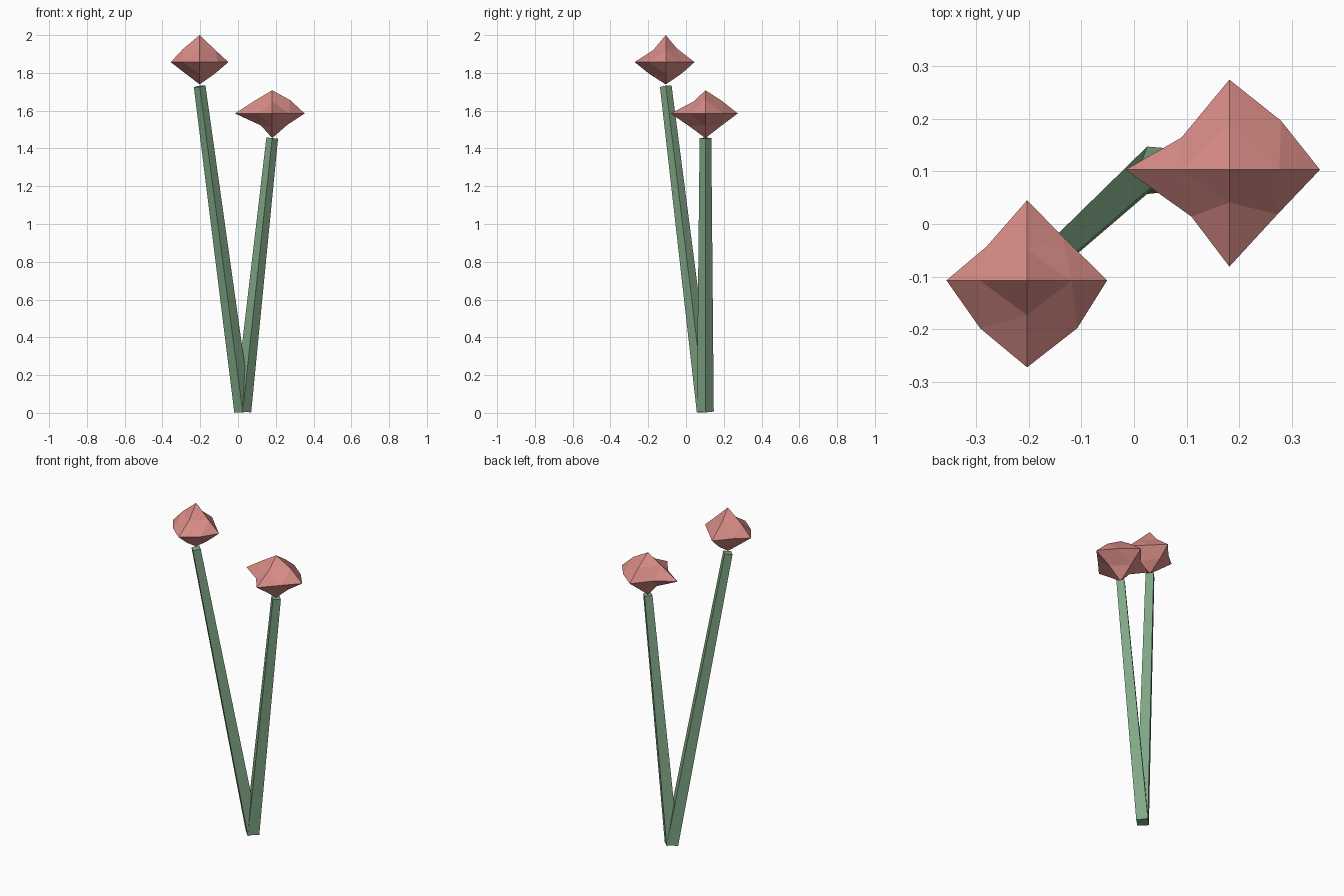
import bpy, bmesh
from mathutils import Vector, Matrix

if "Cube" in bpy.data.objects:
    bpy.data.objects.remove(bpy.data.objects["Cube"])


def material(name, color):
    m = bpy.data.materials.new(name)
    m.diffuse_color = (*color, 1)
    m.use_nodes = True
    m.node_tree.nodes["Principled BSDF"].inputs["Base Color"].default_value = m.diffuse_color
    return m


def finish(bm, name, mat):
    bmesh.ops.recalc_face_normals(bm, faces=bm.faces)
    mesh = bpy.data.meshes.new(name)
    bm.to_mesh(mesh)
    bm.free()
    mesh.materials.append(mat)
    bpy.context.collection.objects.link(bpy.data.objects.new(name, mesh))


def stem(name, base, top, mat):
    # Four-sided tapered rod, leaning from base to top
    a, b = Vector(base), Vector(top)
    d = b - a
    rot = Vector((0, 0, 1)).rotation_difference(d).to_matrix().to_4x4()
    bm = bmesh.new()
    bmesh.ops.create_cone(bm, cap_ends=True, segments=4, radius1=0.045,
                          radius2=0.031, depth=d.length,
                          matrix=Matrix.Translation((a + b) / 2) @ rot)
    finish(bm, name, mat)


def flower(name, center, tips, mids, mat):
    # Octahedron with every edge split once and the split points shifted
    # L/R = -x/+x, F/B = -y/+y, D/T = -z/+z
    axis = {"L": 0, "R": 0, "F": 1, "B": 1, "D": 2, "T": 2}
    bm = bmesh.new()
    verts = {}

    def add(key, sizes):
        p = Vector(center)
        for k, s in zip(key, sizes):
            p[axis[k]] += s if k in "RBT" else -s
        verts[frozenset(key)] = bm.verts.new(p)

    for key, size in zip("LRFBDT", tips):
        add(key, (size,))
    for key, sizes in mids.items():
        add(key, sizes)
    for x in "LR":
        for y in "FB":
            for z in "DT":
                v = lambda k: verts[frozenset(k)]
                for tri in ((x, x + y, x + z), (y, x + y, y + z),
                            (z, x + z, y + z), (x + y, y + z, x + z)):
                    bm.faces.new([v(k) for k in tri])
    finish(bm, name, mat)


green = material("stem_green", (0.22, 0.39, 0.24))
pink = material("flower_pink", (0.68, 0.26, 0.24))

# Stems share one foot
foot = (0.025, 0.102, 0.007)
stem("tall_stem", foot, (-0.203, -0.107, 1.729), green)
stem("short_stem", foot, (0.181, 0.103, 1.455), green)

# Flower heads
flower("tall_flower", (-0.203, -0.107, 1.857),
       (0.153, 0.152, 0.165, 0.152, 0.118, 0.143),
       {"LF": (0.089, 0.091), "RF": (0.095, 0.091),
        "LB": (0.077, 0.064), "RB": (0.068, 0.083),
        "LT": (0.090, 0.068), "RT": (0.085, 0.062),
        "FT": (0.066, 0.064), "BT": (0.058, 0.073),
        "LD": (0.077, 0.059), "RD": (0.077, 0.064),
        "FD": (0.085, 0.064), "BD": (0.085, 0.060)}, pink)
flower("short_flower", (0.181, 0.103, 1.585),
       (0.197, 0.172, 0.184, 0.171, 0.130, 0.123),
       {"LF": (0.072, 0.089), "RF": (0.091, 0.085),
        "LB": (0.091, 0.061), "RB": (0.098, 0.093),
        "LT": (0.090, 0.069), "RT": (0.095, 0.071),
        "FT": (0.062, 0.064), "BT": (0.088, 0.066),
        "LD": (0.060, 0.063), "RD": (0.080, 0.060),
        "FD": (0.085, 0.068), "BD": (0.085, 0.064)}, pink)
